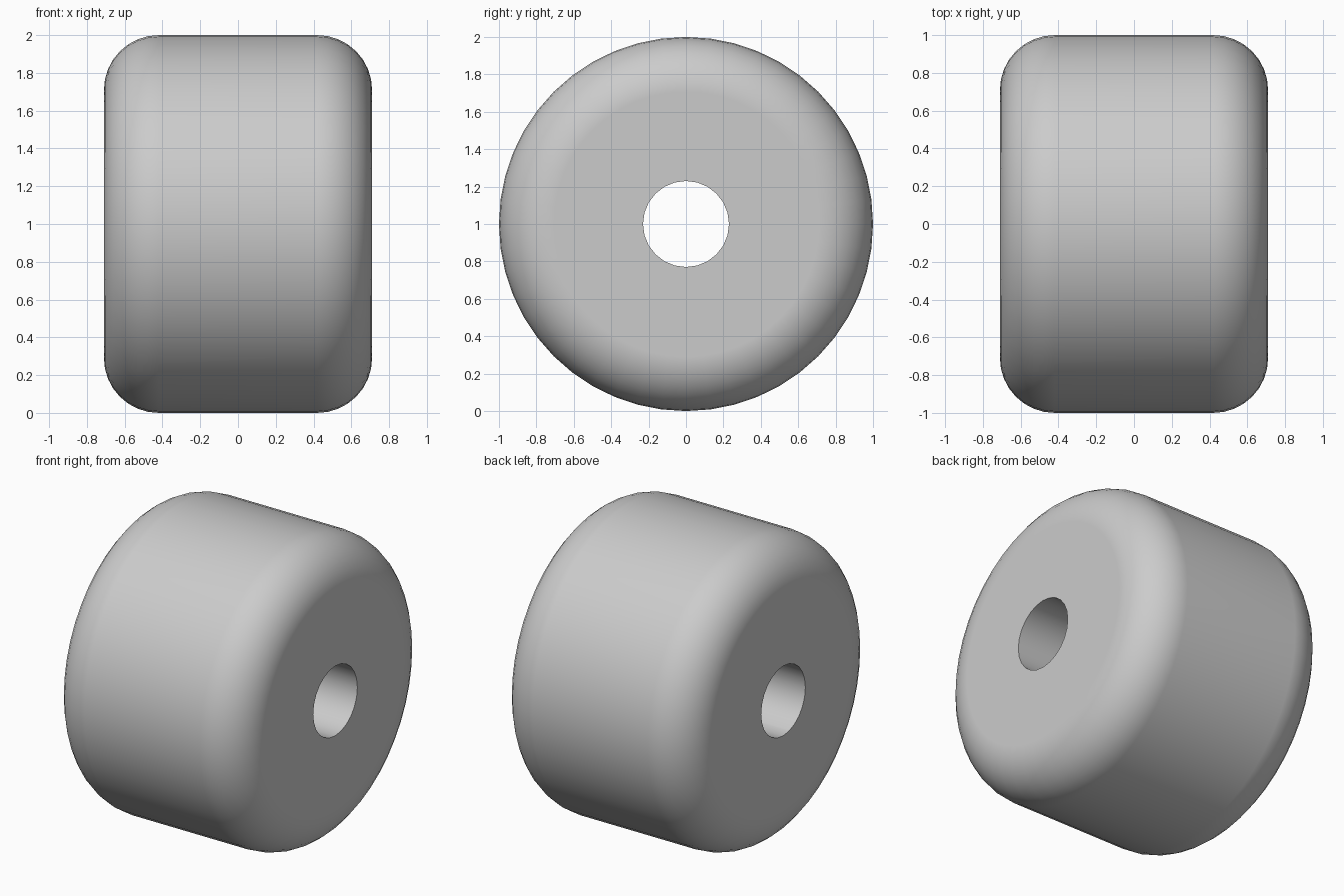
import bpy
import math

cube = bpy.data.objects.get("Cube")
if cube:
    bpy.data.objects.remove(cube, do_unlink=True)

RADIUS, HALF_WIDTH, FILLET, BORE = 1.0, 0.71, 0.29, 0.23

grey = bpy.data.materials.new("light grey")
grey.use_nodes = True
colour = (0.6, 0.6, 0.6, 1)
grey.diffuse_color = colour
grey.node_tree.nodes["Principled BSDF"].inputs["Base Color"].default_value = colour


def axle_cylinder(name, sides, radius, length):
    """Cylinder lying along x at wheel height."""
    bpy.ops.mesh.primitive_cylinder_add(
        vertices=sides, radius=radius, depth=length,
        location=(0, 0, RADIUS), rotation=(0, math.pi / 2, 0))
    obj = bpy.context.object
    obj.name = name
    obj.data.materials.append(grey)
    return obj


# Bore cutter
cutter = axle_cylinder("bore_cutter", 24, BORE, 2)
cutter.hide_render = True

# Wheel with rounded rims and a hole through the middle
wheel = axle_cylinder("wheel", 48, RADIUS, 2 * HALF_WIDTH)
bevel = wheel.modifiers.new("rounded_rims", 'BEVEL')
bevel.width = FILLET
bevel.segments = 8
bevel.limit_method = 'ANGLE'
bevel.angle_limit = math.radians(60)
bore = wheel.modifiers.new("bore", 'BOOLEAN')
bore.operation = 'DIFFERENCE'
bore.solver = 'EXACT'
bore.object = cutter
for modifier in (bevel.name, bore.name):
    bpy.ops.object.modifier_apply(modifier=modifier)
bpy.data.objects.remove(cutter, do_unlink=True)

# Smooth rims, flat side faces
bpy.ops.object.shade_smooth_by_angle(angle=math.radians(40))
weighted = wheel.modifiers.new("flat_sides", 'WEIGHTED_NORMAL')
weighted.keep_sharp = True
